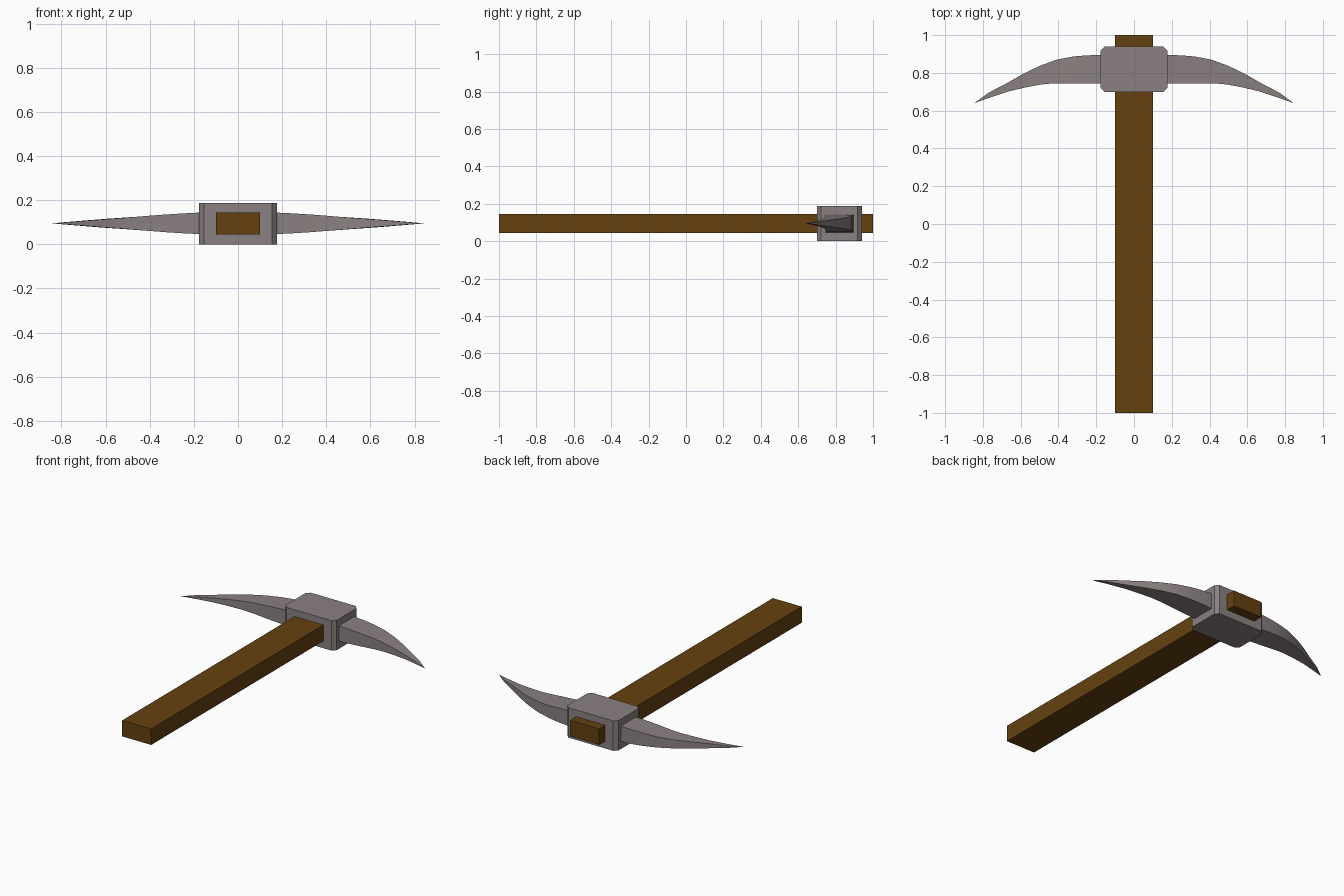
import bpy, bmesh

if "Cube" in bpy.data.objects:
    bpy.data.objects.remove(bpy.data.objects["Cube"])


def material(name, color):
    m = bpy.data.materials.new(name)
    m.diffuse_color = (*color, 1)
    m.use_nodes = True
    m.node_tree.nodes["Principled BSDF"].inputs["Base Color"].default_value = m.diffuse_color
    return m


def box(name, lo, hi, mat):
    size = [b - a for a, b in zip(lo, hi)]
    mid = [(a + b) / 2 for a, b in zip(lo, hi)]
    bm = bmesh.new()
    bmesh.ops.create_cube(bm, size=1)
    bmesh.ops.scale(bm, vec=size, verts=bm.verts)
    bmesh.ops.translate(bm, vec=mid, verts=bm.verts)
    return finish(name, bm, mat)


def finish(name, bm, mat):
    bmesh.ops.recalc_face_normals(bm, faces=bm.faces)
    me = bpy.data.meshes.new(name)
    bm.to_mesh(me)
    bm.free()
    me.materials.append(mat)
    ob = bpy.data.objects.new(name, me)
    bpy.context.collection.objects.link(ob)
    return ob


wood = material("wood", (0.13, 0.053, 0.005))
metal = material("metal", (0.26, 0.22, 0.22))

# Straight handle running through the head
box("handle", (-0.1, -1, 0.045), (0.1, 1, 0.145), wood)

# Head block with chamfered upright edges
head = box("head_block", (-0.177, 0.70, 0), (0.177, 0.94, 0.187), metal)
bm = bmesh.new()
bm.from_mesh(head.data)
upright = [e for e in bm.edges
           if abs(e.verts[0].co.z - e.verts[1].co.z) > 0.1]
bmesh.ops.bevel(bm, geom=upright, offset=0.022, segments=1, affect='EDGES')
bm.to_mesh(head.data)
bm.free()

# Curved blade: rectangular sections (x back, y back, x front, y front, half height)
sections = [
    (0.15, 0.895, 0.15, 0.745, 0.050),
    (0.25, 0.893, 0.25, 0.745, 0.045),
    (0.32, 0.887, 0.33, 0.745, 0.040),
    (0.41, 0.870, 0.42, 0.745, 0.033),
    (0.50, 0.837, 0.49, 0.739, 0.027),
    (0.59, 0.793, 0.57, 0.724, 0.021),
    (0.68, 0.742, 0.66, 0.703, 0.014),
    (0.77, 0.695, 0.755, 0.672, 0.0065),
]
MID_Z = 0.095
bm = bmesh.new()
rings = []
for xb, yb, xf, yf, h in sections:
    rings.append([bm.verts.new(p) for p in (
        (xb, yb, MID_Z - h), (xb, yb, MID_Z + h),
        (xf, yf, MID_Z + h), (xf, yf, MID_Z - h))])
bm.faces.new(rings[0])
for a, b in zip(rings, rings[1:]):
    for i in range(4):
        j = (i + 1) % 4
        bm.faces.new((a[i], a[j], b[j], b[i]))
tip = bm.verts.new((0.845, 0.64, MID_Z))
for i in range(4):
    bm.faces.new((rings[-1][i], rings[-1][(i + 1) % 4], tip))
blades = finish("blades", bm, metal)
blades.modifiers.new("mirror", 'MIRROR').use_axis = (True, False, False)

# Smooth the curve while keeping the blade ridges crisp
bpy.context.view_layer.objects.active = blades
blades.select_set(True)
bpy.ops.object.shade_smooth_by_angle(angle=0.5)
